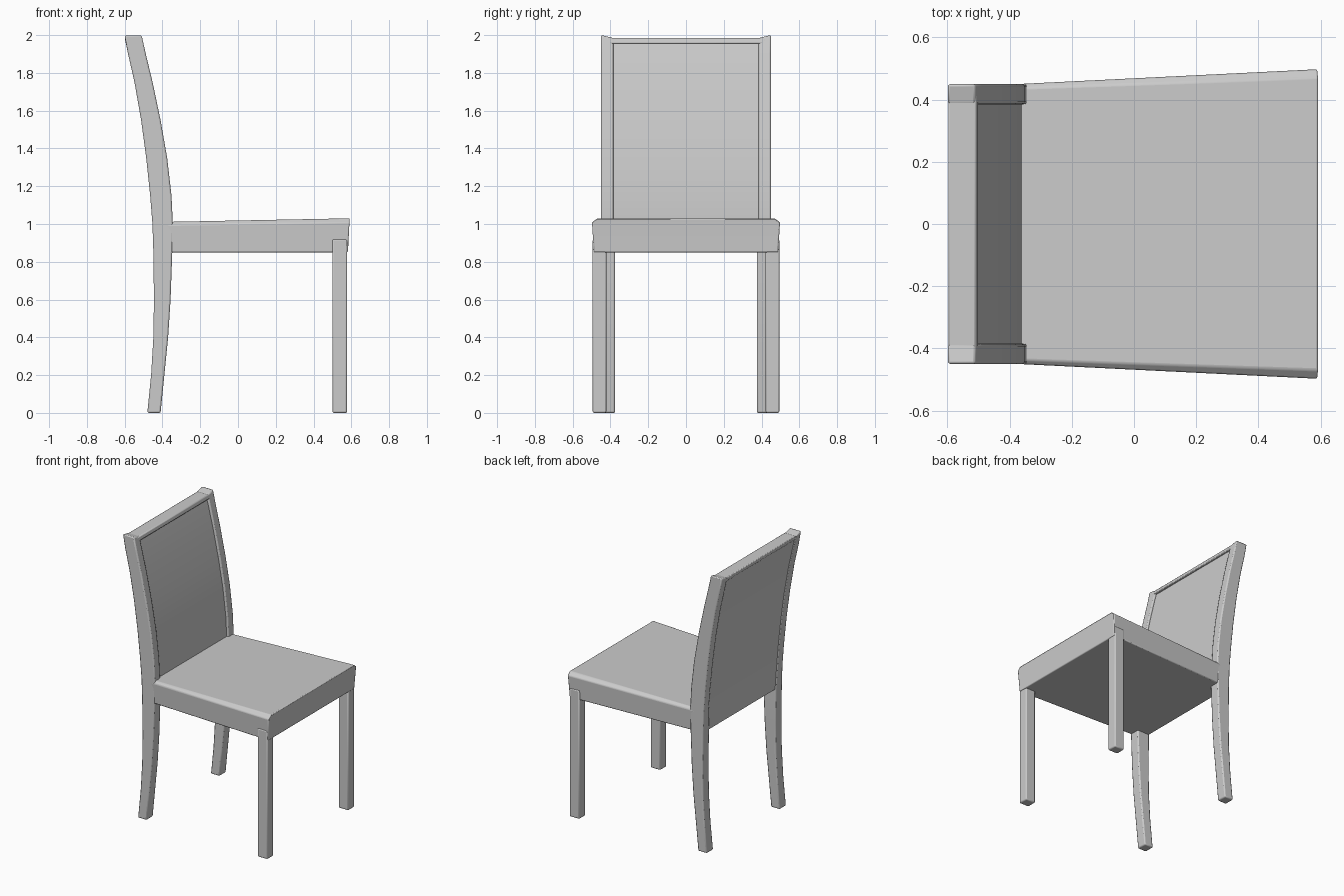
import bpy
import bmesh
import math

cube = bpy.data.objects.get("Cube")
if cube:
    bpy.data.objects.remove(cube, do_unlink=True)

# One plain grey for the whole chair
grey = bpy.data.materials.new("light grey")
grey.use_nodes = True
colour = (0.6, 0.6, 0.6, 1)
grey.diffuse_color = colour
grey.node_tree.nodes["Principled BSDF"].inputs["Base Color"].default_value = colour


def loft(name, rings, bevel=0.008):
    """Skin a stack of four-cornered rings, closed at both ends."""
    bm = bmesh.new()
    loops = [[bm.verts.new(p) for p in ring] for ring in rings]
    for a, b in zip(loops, loops[1:]):
        for i in range(4):
            j = (i + 1) % 4
            bm.faces.new((a[i], a[j], b[j], b[i]))
    bm.faces.new(loops[0])
    bm.faces.new(loops[-1])
    bmesh.ops.recalc_face_normals(bm, faces=bm.faces)
    mesh = bpy.data.meshes.new(name)
    bm.to_mesh(mesh)
    bm.free()
    mesh.materials.append(grey)
    obj = bpy.data.objects.new(name, mesh)
    bpy.context.collection.objects.link(obj)
    if bevel:
        mod = obj.modifiers.new("soft edges", "BEVEL")
        mod.width = bevel
        mod.segments = 2
        mod.limit_method = "ANGLE"
        mod.angle_limit = math.radians(40)
    bpy.ops.object.select_all(action="DESELECT")
    obj.select_set(True)
    bpy.context.view_layer.objects.active = obj
    bpy.ops.object.shade_smooth_by_angle(angle=math.radians(30))
    return obj


def box_ring(z, x0, x1, y0, y1):
    return [(x0, y0, z), (x1, y0, z), (x1, y1, z), (x0, y1, z)]


def seat_ring(z_back, z_front, x0, x1, y_back, y_front):
    return [(x0, -y_back, z_back), (x1, -y_front, z_front),
            (x1, y_front, z_front), (x0, y_back, z_back)]


# Side curve of the rear legs and back posts: height, rear x, front x
leg_curve = [(0, -0.48, -0.41), (0.2, -0.46, -0.39), (0.4, -0.448, -0.37),
             (0.6, -0.445, -0.357), (0.85, -0.448, -0.348)]
post_curve = [(1.0, -0.453, -0.345), (1.15, -0.465, -0.352),
              (1.35, -0.486, -0.375), (1.55, -0.513, -0.41),
              (1.75, -0.548, -0.452), (1.9, -0.582, -0.488),
              (1.985, -0.6, -0.51)]

for side, label in ((1, "left"), (-1, "right")):
    # Rear leg running up into the back post
    rings = [box_ring(z, a, b, side * 0.375, side * 0.45) for z, a, b in leg_curve]
    rings += [box_ring(z, a, b, side * 0.385, side * 0.45) for z, a, b in post_curve]
    rings[-1] = [(x, y, 2.0 if abs(y) > 0.4 else 1.985) for x, y, z in rings[-1]]
    loft(label + "_rear_leg_and_post", rings)

    # Straight front leg
    loft(label + "_front_leg",
         [box_ring(z, 0.5, 0.578, side * 0.422, side * 0.494) for z in (0, 0.92)])

# Upholstered back panel, slightly recessed between the posts
panel = [leg_curve[-1]] + post_curve
loft("back_panel", [box_ring(min(z, 1.98), a + 0.006, b - 0.014, -0.42, 0.42)
                    for z, a, b in panel], 0)

# Flat rail closing the top of the back
loft("back_top_rail", [box_ring(1.955, -0.593, -0.501, -0.42, 0.42),
                       box_ring(1.985, -0.598, -0.508, -0.42, 0.42)], 0.006)

# Seat block, wider at the front, with chamfered upper side edges
loft("seat", [seat_ring(0.85, 0.85, -0.44, 0.582, 0.442, 0.488),
              seat_ring(0.995, 1.008, -0.44, 0.59, 0.447, 0.498),
              seat_ring(1.01, 1.03, -0.44, 0.592, 0.435, 0.47)], 0.006)
